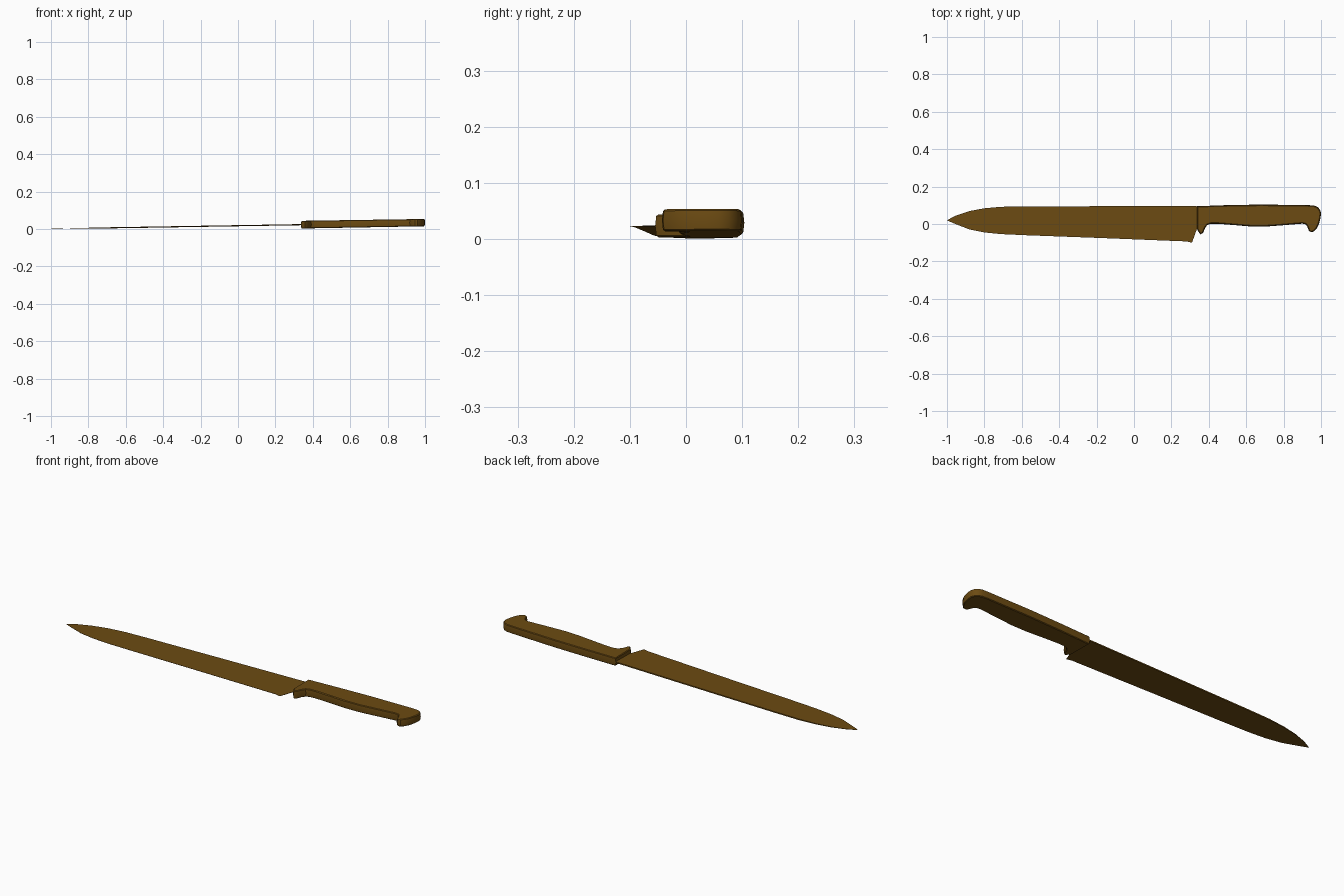
import bpy
import bmesh
from mathutils import Vector

cube = bpy.data.objects.get("Cube")
if cube:
    bpy.data.objects.remove(cube, do_unlink=True)

brown = bpy.data.materials.new("dark_brown")
brown.use_nodes = True
colour = (0.15, 0.07, 0.006, 1)
brown.diffuse_color = colour
brown.node_tree.nodes["Principled BSDF"].inputs["Base Color"].default_value = colour


def mid_z(x):
    """Height of the centre plane: the knife lies tilted, tip down."""
    return 0.0235 + 0.0165 * (x - 0.34)


def finish(name, bm, angle):
    bmesh.ops.recalc_face_normals(bm, faces=bm.faces)
    mesh = bpy.data.meshes.new(name)
    bm.to_mesh(mesh)
    bm.free()
    mesh.materials.append(brown)
    obj = bpy.data.objects.new(name, mesh)
    bpy.context.collection.objects.link(obj)
    bpy.ops.object.select_all(action="DESELECT")
    obj.select_set(True)
    bpy.context.view_layer.objects.active = obj
    bpy.ops.object.shade_smooth_by_angle(angle=angle)


def bridge(bm, a, b):
    for i in range(len(a)):
        j = (i + 1) % len(a)
        bm.faces.new((a[i], a[j], b[j], b[i]))


# Blade: wedge sections (x, spine y, edge y) lofted from tip to heel
sections = [(-0.995, 0.023, 0.017), (-0.95, 0.046, -0.002), (-0.88, 0.069, -0.029),
            (-0.8, 0.084, -0.045), (-0.71, 0.092, -0.054), (-0.58, 0.094, -0.06),
            (-0.2, 0.095, -0.074), (0.2, 0.095, -0.09), (0.28, 0.095, -0.093),
            (0.31, 0.095, -0.1), (0.335, 0.095, -0.03), (0.36, 0.088, -0.03)]
bm = bmesh.new()
rings = []
for x, spine, edge in sections:
    half = 0.003 * min(1, (x + 1.02) / 0.3)
    z = mid_z(x)
    rings.append([bm.verts.new(p) for p in (
        (x, spine, z + half), (x, edge, z + 0.0006),
        (x, edge, z - 0.0006), (x, spine, z - half))])
for a, b in zip(rings, rings[1:]):
    bridge(bm, a, b)
bm.faces.new(rings[-1])
tip = bm.verts.new((-1, 0.02, mid_z(-1)))
for i in range(4):
    bm.faces.new((rings[0][i], rings[0][(i + 1) % 4], tip))
finish("blade", bm, 0.5)

# Handle: hooked outline stacked in layers with rounded sides
outline = [Vector(p) for p in (
    (0.337, 0.095), (0.337, -0.028), (0.347, -0.045), (0.357, -0.055), (0.37, -0.046),
    (0.38, -0.022), (0.392, -0.005), (0.41, 0.001), (0.45, 0.001), (0.54, -0.006),
    (0.62, -0.013), (0.7, -0.014), (0.78, -0.008), (0.9, 0.002), (0.918, -0.002),
    (0.927, -0.015), (0.935, -0.036), (0.945, -0.043), (0.96, -0.041), (0.975, -0.027),
    (0.988, -0.003), (0.997, 0.03), (1, 0.058), (0.994, 0.077), (0.982, 0.091),
    (0.962, 0.099), (0.93, 0.101), (0.68, 0.104), (0.5, 0.101))]
count = len(outline)
inward = []
for i in range(count):
    d = ((outline[i] - outline[i - 1]).normalized()
         + (outline[(i + 1) % count] - outline[i]).normalized()).normalized()
    inward.append(Vector((-d.y, d.x)))
bm = bmesh.new()
rings = []
for level, inset in ((-1, 0.006), (-0.85, 0.002), (0, 0), (0.85, 0.002), (1, 0.006)):
    ring = []
    for p, n in zip(outline, inward):
        q = p + n * inset
        half = 0.0205 - 0.0015 * (p.x - 0.34)
        ring.append(bm.verts.new((q.x, q.y, mid_z(q.x) + level * half)))
    rings.append(ring)
for a, b in zip(rings, rings[1:]):
    bridge(bm, a, b)
bm.faces.new(rings[0])
bm.faces.new(rings[-1])
finish("handle", bm, 0.6)
